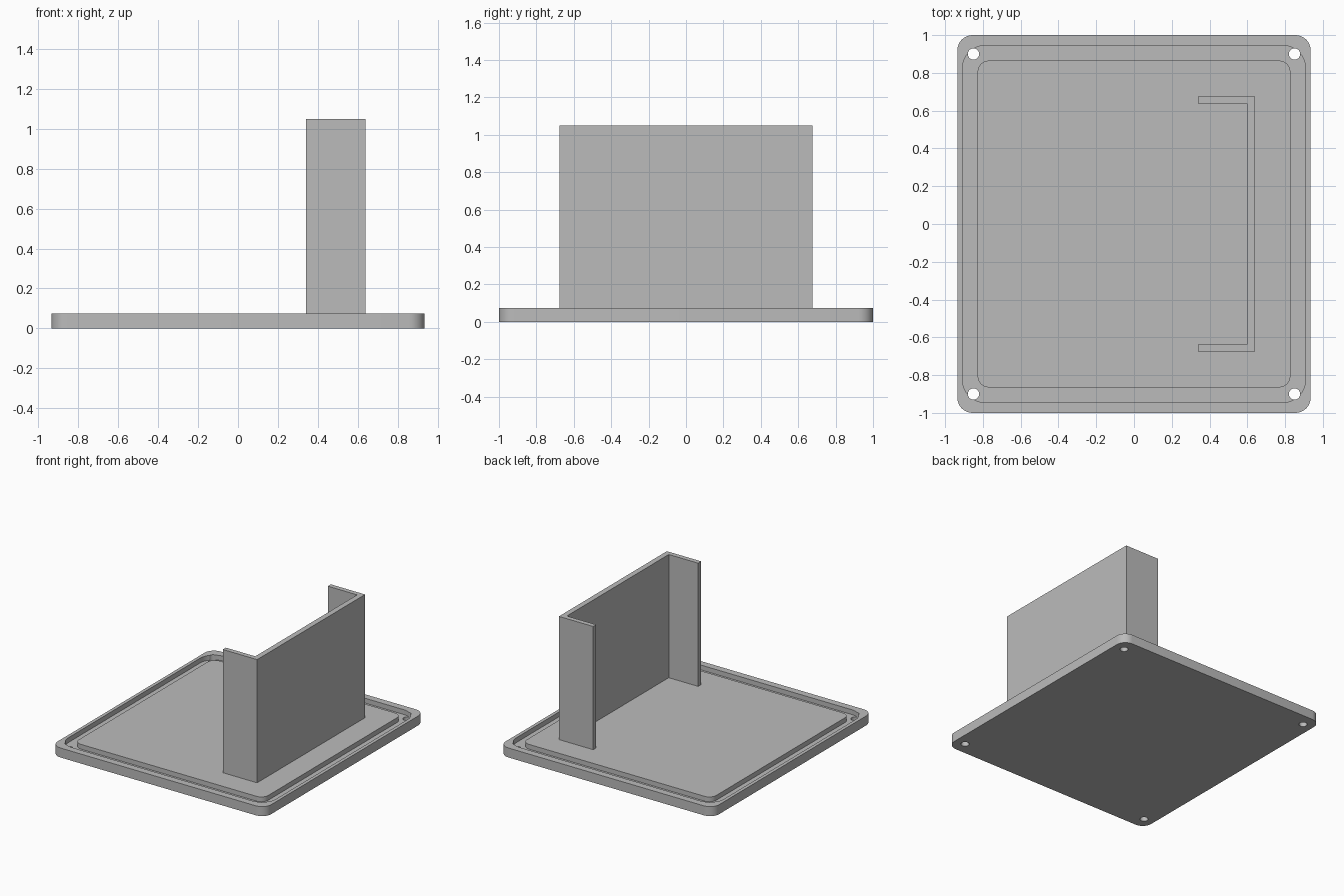
import bpy, bmesh
from math import sin, cos, pi, radians

if "Cube" in bpy.data.objects:
    bpy.data.objects.remove(bpy.data.objects["Cube"])

grey = bpy.data.materials.new("plain grey")
grey.use_nodes = True
colour = (0.5, 0.5, 0.5, 1)
grey.diffuse_color = colour
grey.node_tree.nodes["Principled BSDF"].inputs["Base Color"].default_value = colour


def rounded_rect(hx, hy, r, steps=8):
    """Outline of a rounded rectangle, counterclockwise."""
    points = []
    for q, (sx, sy) in enumerate([(1, 1), (-1, 1), (-1, -1), (1, -1)]):
        for i in range(steps + 1):
            a = (q + i / steps) * pi / 2
            points.append((sx * (hx - r) + r * cos(a), sy * (hy - r) + r * sin(a)))
    return points


def loft(name, sections):
    """Solid through a list of (outline, z) sections, capped at both ends."""
    bm = bmesh.new()
    rings = [[bm.verts.new((x, y, z)) for x, y in outline] for outline, z in sections]
    for low, high in zip(rings, rings[1:]):
        n = len(low)
        for i in range(n):
            j = (i + 1) % n
            bm.faces.new((low[i], low[j], high[j], high[i]))
    bm.faces.new(rings[0][::-1])
    bm.faces.new(rings[-1])
    bmesh.ops.recalc_face_normals(bm, faces=bm.faces)
    mesh = bpy.data.meshes.new(name)
    bm.to_mesh(mesh)
    bm.free()
    mesh.materials.append(grey)
    obj = bpy.data.objects.new(name, mesh)
    bpy.context.collection.objects.link(obj)
    return obj


def activate(obj):
    bpy.ops.object.select_all(action="DESELECT")
    obj.select_set(True)
    bpy.context.view_layer.objects.active = obj


# Base plate with a rim, a sunken channel and a raised middle
TOP, FLOOR = 0.075, 0.037
outer = rounded_rect(0.935, 1.0, 0.08)
channel = rounded_rect(0.908, 0.945, 0.12)
middle = rounded_rect(0.828, 0.865, 0.06)
plate = loft("base_plate", [(outer, 0), (outer, TOP), (channel, TOP),
                            (channel, FLOOR), (middle, FLOOR), (middle, TOP)])

# Screw holes through the four corners
for sx in (-1, 1):
    for sy in (-1, 1):
        hole = [(sx * 0.85 + x, sy * 0.9 + y) for x, y in rounded_rect(0.03, 0.03, 0.0299, 6)]
        cutter = loft("hole_cutter", [(hole, -0.1), (hole, 0.2)])
        cutter.hide_render = True
        cut = plate.modifiers.new("screw_hole", "BOOLEAN")
        cut.operation = "DIFFERENCE"
        cut.solver = "EXACT"
        cut.object = cutter
        activate(plate)
        bpy.ops.object.modifier_apply(modifier=cut.name)
        bpy.data.objects.remove(cutter)

activate(plate)
bpy.ops.object.shade_smooth_by_angle(angle=radians(30))

# Upright C-shaped bracket, open toward -x
x0, x1, xi, ye, yi = 0.34, 0.64, 0.597, 0.675, 0.637
profile = [(x0, -ye), (x1, -ye), (x1, ye), (x0, ye),
           (x0, yi), (xi, yi), (xi, -yi), (x0, -yi)]
loft("upright_bracket", [(profile, TOP - 0.01), (profile, 1.05)])
